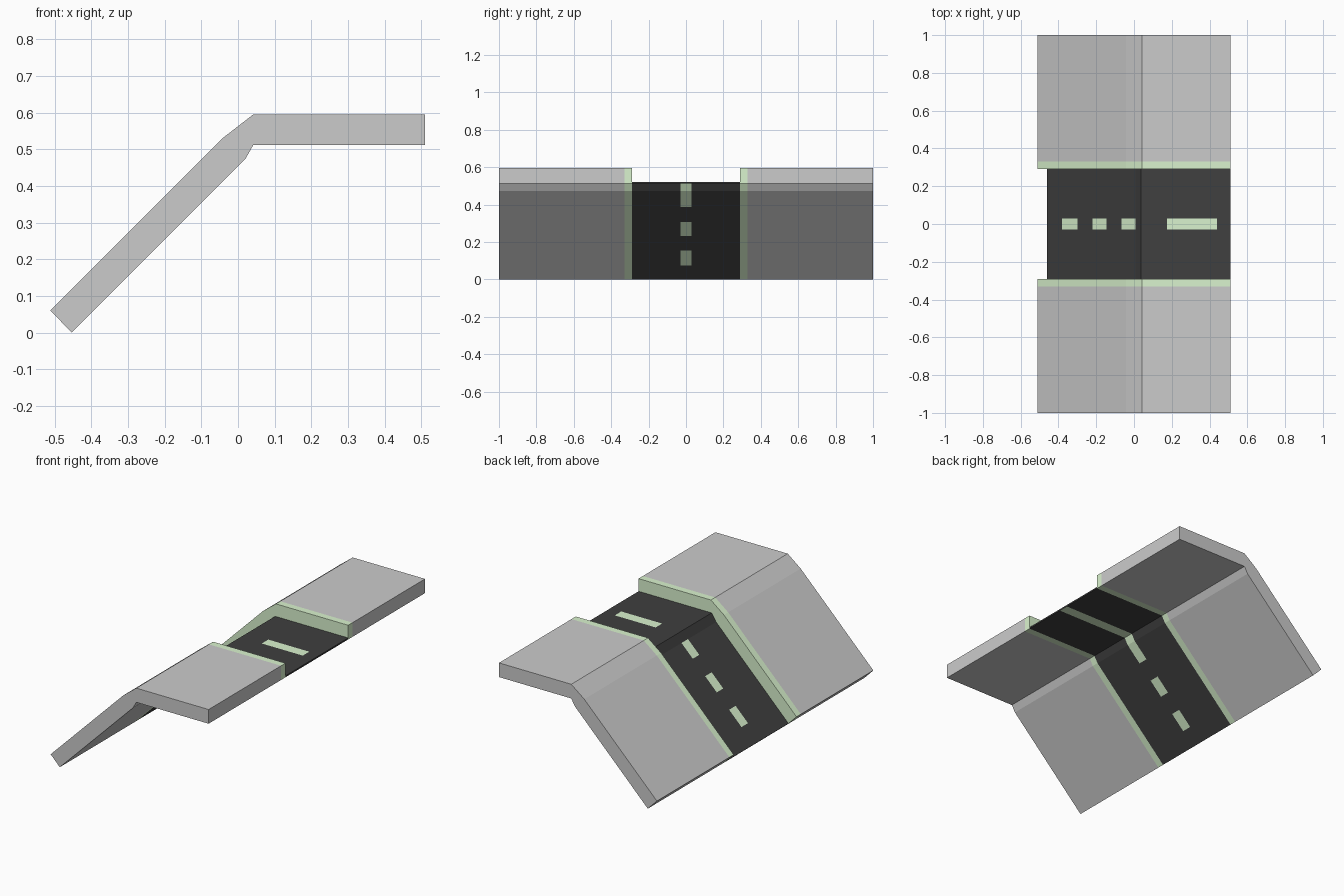
import bpy, bmesh

if "Cube" in bpy.data.objects:
    bpy.data.objects.remove(bpy.data.objects["Cube"])


def material(name, rgb):
    m = bpy.data.materials.new(name)
    m.diffuse_color = (*rgb, 1)
    m.use_nodes = True
    m.node_tree.nodes["Principled BSDF"].inputs["Base Color"].default_value = m.diffuse_color
    return m


green = material("pale_green", (0.70, 0.90, 0.62))
black = material("asphalt", (0.05, 0.05, 0.05))


def extrude_profile(name, ring, ys, mats=(), marked=(), caps=(True, True)):
    """Sweep a closed x-z ring through the y stations; marked segments
    of the middle strip get the second material."""
    bm = bmesh.new()
    rows = [[bm.verts.new((x, y, z)) for x, z in ring] for y in ys]
    n = len(ring)
    for s in range(len(ys) - 1):
        for i in range(n):
            j = (i + 1) % n
            f = bm.faces.new((rows[s][i], rows[s][j],
                              rows[s + 1][j], rows[s + 1][i]))
            if s == 1 and i in marked:
                f.material_index = 1
    for row, wanted in zip((rows[0], rows[-1]), caps):
        if wanted:
            bm.faces.new(row)
    bmesh.ops.recalc_face_normals(bm, faces=bm.faces)
    me = bpy.data.meshes.new(name)
    bm.to_mesh(me)
    bm.free()
    for m in mats:
        me.materials.append(m)
    ob = bpy.data.objects.new(name, me)
    bpy.context.collection.objects.link(ob)
    return ob


# Pavement cross-section: 45 degree slope, chamfered knee, flat top
section = [(-0.453, 0.0), (0.02, 0.473), (0.042, 0.512), (0.51, 0.512),
           (0.51, 0.595), (0.042, 0.595), (-0.042, 0.53), (-0.512, 0.06)]

# Pavements and kerbs on both sides of the road
for side, tag in ((-1, "front"), (1, "back")):
    extrude_profile(tag + "_pavement", section, [side * 0.33, side * 1.0],
                    caps=(False, True))
    extrude_profile(tag + "_kerb", section, [side * 0.29, side * 0.33],
                    [green], caps=(True, False))

# Thin road slab with lane dashes set into its faces
dashes = [-0.38, -0.30, -0.22, -0.145, -0.065, 0.008]
under = ([(-0.453, 0.0)] + [(x, x + 0.453) for x in dashes[:5]]
         + [(0.02, 0.473), (0.042, 0.512), (0.51, 0.512)])
upper = ([(0.51, 0.521), (0.44, 0.521), (0.175, 0.521), (0.037, 0.521)]
         + [(x, x + 0.467) for x in reversed(dashes)] + [(-0.46, 0.007)])
under_marks = [1, 3, 5, 6, 7]
upper_marks = [len(under) + k for k in (1, 4, 6, 8)]
extrude_profile("road", under + upper, [-0.29, -0.03, 0.03, 0.29],
                [black, green], under_marks + upper_marks)
